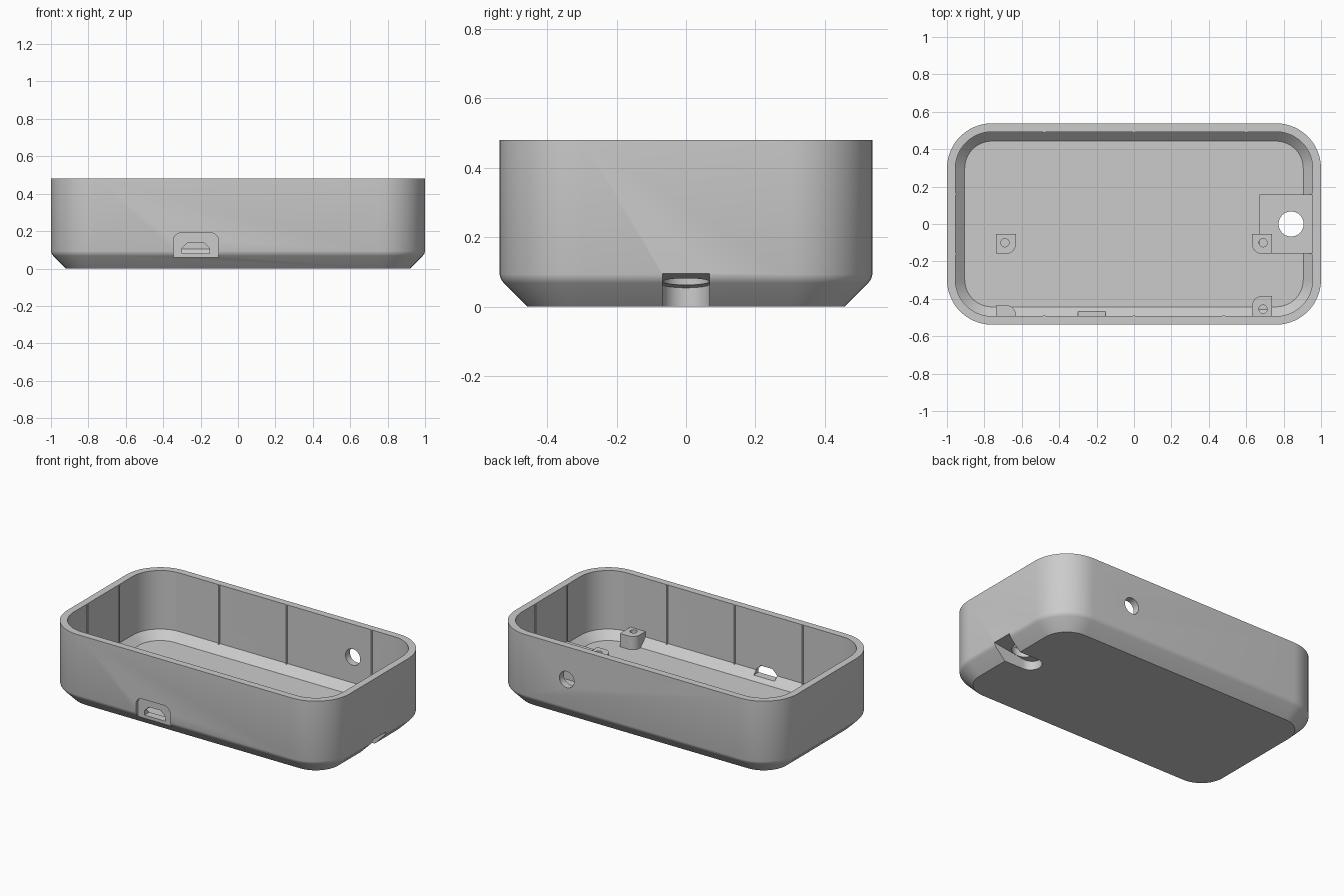
import bpy, bmesh, math

if "Cube" in bpy.data.objects:
    bpy.data.objects.remove(bpy.data.objects["Cube"], do_unlink=True)

grey = bpy.data.materials.new("light grey plastic")
grey.use_nodes = True
grey.diffuse_color = (0.6, 0.6, 0.6, 1)
grey.node_tree.nodes["Principled BSDF"].inputs["Base Color"].default_value = (0.6, 0.6, 0.6, 1)


def arc(cx, cy, r, start, end, n=12):
    angles = [math.radians(start + (end - start) * i / n) for i in range(n + 1)]
    return [(cx + r * math.cos(a), cy + r * math.sin(a)) for a in angles]


def circle(cx, cy, r):
    return arc(cx, cy, r, 0, 360, 40)[:-1]


def rect(x0, x1, y0, y1):
    return [(x0, y0), (x1, y0), (x1, y1), (x0, y1)]


def make(name, loops):
    """Solid skinned through equal loops of points, capped at both ends."""
    bm = bmesh.new()
    rings = [[bm.verts.new(p) for p in loop] for loop in loops]
    n = len(rings[0])
    for low, high in zip(rings, rings[1:]):
        for i in range(n):
            j = (i + 1) % n
            bm.faces.new((low[i], low[j], high[j], high[i]))
    bm.faces.new(rings[0][::-1])
    bm.faces.new(rings[-1])
    bmesh.ops.recalc_face_normals(bm, faces=bm.faces)
    mesh = bpy.data.meshes.new(name)
    bm.to_mesh(mesh)
    bm.free()
    mesh.materials.append(grey)
    obj = bpy.data.objects.new(name, mesh)
    bpy.context.collection.objects.link(obj)
    return obj


def upright(name, pts, z0, z1, slope=0):
    return make(name, [[(x, y, z0) for x, y in pts],
                       [(x, y, z1 + slope * x) for x, y in pts]])


def crosswise(name, pts, y0, y1):
    return make(name, [[(x, y, z) for x, z in pts] for y in (y0, y1)])


def cut(obj, cutter):
    mod = obj.modifiers.new("cut", "BOOLEAN")
    mod.operation, mod.solver, mod.object = "DIFFERENCE", "EXACT", cutter
    bpy.context.view_layer.objects.active = obj
    bpy.ops.object.modifier_apply(modifier=mod.name)


# Shell: rounded rectangle loops up the outside and down the inside
def wall_loop(inset, z):
    r, pts = 0.24 - inset, []
    for k, (sx, sy) in enumerate([(1, 1), (-1, 1), (-1, -1), (1, -1)]):
        pts += arc(0.76 * sx, 0.298 * sy, r, 90 * k, 90 * k + 90)
    return [(x, y, z) for x, y in pts]


profile = [(0.08, 0), (0.012, 0.068), (0.004, 0.079), (0, 0.093), (0, 0.48),
           (0.045, 0.48), (0.045, 0.105), (0.095, 0.055)]
shell = make("shell", [wall_loop(i, z) for i, z in profile])

# Block above the cable slot
block = upright("cable_block", rect(0.67, 0.965, -0.158, 0.158), 0.05, 0.12)

# Mounting posts with one rounded corner
def post(name, x, y, sx, sy, depth=0.106):
    r, h = 0.05, 0.053
    pts = [(-h, 0), (-h, depth)] + arc(h - r, depth - r, r, 90, 0, 8) + [(h, 0)]
    return upright(name, [(x + sx * px, y + sy * py) for px, py in pts], 0.05, 0.14)


posts = [post("middle_right_post", -0.685, -0.053, 1, -1),
         post("middle_left_post", 0.685, -0.053, -1, -1),
         post("front_left_post", 0.685, -0.492, -1, 1)]
front_right_post = post("front_right_post", -0.685, -0.492, 1, 1, 0.057)
screws = [(-0.69, -0.10), (0.69, -0.10), (0.69, -0.455)]
cutters = []
for obj, (x, y) in zip(posts, screws):
    cutters.append(upright("screw_cutter", circle(x, y, 0.022), 0.07, 0.2))
    cut(obj, cutters[-1])

# Cable slot with a sloping ceiling, and the round hole above it
slot = upright("slot_cutter", [(1.1, -0.068), (1.1, 0.068)]
               + arc(0.785, 0, 0.068, 90, 270, 20), -0.1, -0.05, 0.145)
hole = upright("hole_cutter", circle(0.84, 0, 0.067), -0.1, 0.3)
cutters += [slot, hole]
for obj in (shell, block):
    for cutter in (slot, hole):
        cut(obj, cutter)

# Socket recess and opening in the front wall
recess = crosswise("recess_cutter", [(-0.345, 0.06), (-0.105, 0.06)]
                   + arc(-0.145, 0.15, 0.04, 0, 90, 8)
                   + arc(-0.305, 0.15, 0.04, 90, 180, 8), -0.7, -0.518)
opening = crosswise("opening_cutter", [
    (-0.3, 0.08), (-0.152, 0.08), (-0.152, 0.108), (-0.185, 0.14),
    (-0.267, 0.14), (-0.3, 0.108)], -0.7, -0.45)

# Round hole in the back wall
back_hole = crosswise("back_hole_cutter", circle(0.468, 0.27, 0.052), 0.4, 0.7)
cutters += [recess, opening, back_hole]
for cutter in (recess, opening, back_hole):
    cut(shell, cutter)

for cutter in cutters:
    bpy.data.objects.remove(cutter, do_unlink=True)

# Slim ribs down the inner walls
ribs = [(x, 0.494) for x in (-0.48, 0, 0.6)] + [(x, -0.494) for x in (-0.48, 0, 0.48)]
ribs += [(sx * 0.956, sy * 0.16) for sx in (-1, 1) for sy in (-1, 1)]
for i, (x, y) in enumerate(ribs):
    upright(f"wall_rib_{i + 1}", arc(x, y, 0.007, 0, 360, 8)[:-1], 0.1, 0.478)

# Smooth the curved walls, keep the edges sharp
bpy.ops.object.select_all(action="DESELECT")
for obj in bpy.context.collection.objects:
    if obj.type == "MESH" and obj.data.materials and obj.data.materials[0] == grey:
        obj.select_set(True)
        bpy.context.view_layer.objects.active = obj
bpy.ops.object.shade_smooth_by_angle(angle=math.radians(30))
